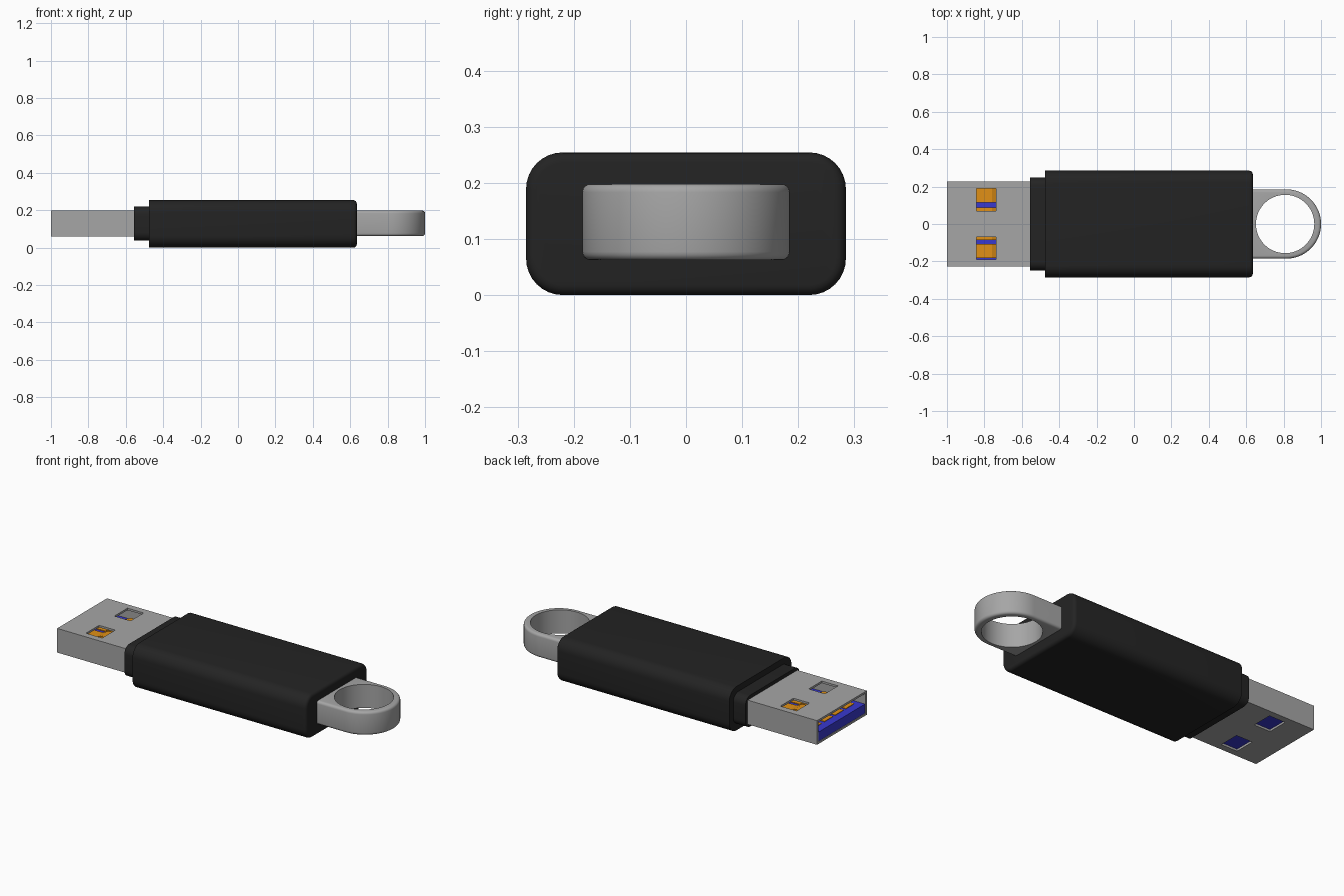
import bpy, bmesh, math
from mathutils import Vector

if "Cube" in bpy.data.objects:
    bpy.data.objects.remove(bpy.data.objects["Cube"])


def material(name, rgb):
    m = bpy.data.materials.new(name)
    m.diffuse_color = (*rgb, 1)
    m.use_nodes = True
    m.node_tree.nodes["Principled BSDF"].inputs["Base Color"].default_value = m.diffuse_color
    return m


BLACK = material("matte black", (0.017, 0.017, 0.017))
GREY = material("metal grey", (0.38, 0.38, 0.38))
BLUE = material("plug blue", (0.04, 0.04, 0.62))
GOLD = material("contact gold", (0.75, 0.28, 0.008))


def prism(name, outline, direction, mat, soften=0.0, soft_test=None):
    """Extrude a closed outline; optionally round the edges picked by soft_test."""
    bm = bmesh.new()
    base = bm.faces.new([bm.verts.new(p) for p in outline])
    out = bmesh.ops.extrude_face_region(bm, geom=[base], use_keep_orig=True)
    verts = [g for g in out["geom"] if isinstance(g, bmesh.types.BMVert)]
    bmesh.ops.translate(bm, verts=verts, vec=Vector(direction))
    bmesh.ops.recalc_face_normals(bm, faces=bm.faces[:])
    if soften:
        edges = [e for e in bm.edges if soft_test(e)]
        bmesh.ops.bevel(bm, geom=edges, offset=soften, segments=4,
                        profile=0.5, affect='EDGES')
    me = bpy.data.meshes.new(name)
    bm.to_mesh(me)
    bm.free()
    ob = bpy.data.objects.new(name, me)
    bpy.context.collection.objects.link(ob)
    me.materials.append(mat)
    return ob


def box(name, x0, x1, y0, y1, z0, z1, mat):
    return prism(name, [(x0, y0, z0), (x0, y1, z0), (x0, y1, z1), (x0, y0, z1)],
                 (x1 - x0, 0, 0), mat)


def rounded_outline(x, half_y, z0, z1, r, n=8):
    pts = []
    corners = [(half_y - r, z1 - r), (r - half_y, z1 - r),
               (r - half_y, z0 + r), (half_y - r, z0 + r)]
    for k, (cy, cz) in enumerate(corners):
        for i in range(n + 1):
            a = math.pi / 2 * (k + i / n)
            pts.append((x, cy + r * math.cos(a), cz + r * math.sin(a)))
    return pts


def activate(ob):
    bpy.ops.object.select_all(action='DESELECT')
    ob.select_set(True)
    bpy.context.view_layer.objects.active = ob


def cut(ob, cutter):
    """Subtract the cutter and discard it."""
    cutter.hide_render = True
    mod = ob.modifiers.new("cut", 'BOOLEAN')
    mod.operation, mod.solver, mod.object = 'DIFFERENCE', 'EXACT', cutter
    activate(ob)
    bpy.ops.object.modifier_apply(modifier=mod.name)
    bpy.data.objects.remove(cutter)


def smooth(ob):
    activate(ob)
    bpy.ops.object.shade_smooth_by_angle(angle=math.radians(35))


# Black body with softened loop end, and the stepped collar
END = 0.635
body = prism("body", rounded_outline(-0.477, 0.285, 0, 0.254, 0.065),
             (END + 0.477, 0, 0), BLACK, 0.018,
             lambda e: all(v.co.x > END - 1e-4 for v in e.verts))
smooth(body)
collar = prism("collar", rounded_outline(-0.555, 0.248, 0.037, 0.219, 0.045),
               (0.1, 0, 0), BLACK)
smooth(collar)

# Hollow metal plug shell with two windows on top and two below
shell = box("plug_shell", -1, -0.53, -0.228, 0.228, 0.059, 0.199, GREY)
cut(shell, box("cavity", -1.1, -0.545, -0.216, 0.216, 0.071, 0.187, GREY))
for s in (-1, 1):
    y0, y1 = sorted((s * 0.07, s * 0.19))
    cut(shell, box("window", -0.842, -0.738, y0, y1, 0, 0.3, GREY))

# Blue tongue filling the lower half of the plug
box("plug_tongue", -0.997, -0.55, -0.2155, 0.2155, 0.0715, 0.125, BLUE)

# Four raised spring contacts
profile = [(-0.95, 0.124), (-0.95, 0.128), (-0.86, 0.13), (-0.82, 0.148),
           (-0.76, 0.148), (-0.72, 0.13), (-0.6, 0.128), (-0.6, 0.124)]
for i, yc in enumerate((-0.145, -0.048, 0.05, 0.152)):
    prism(f"contact_{i + 1}", [(x, yc - 0.038, z) for x, z in profile],
          (0, 0.076, 0), GOLD)

# Grey key loop: a D-shaped block with a round hole
R, CX, Z0, Z1 = 0.185, 0.815, 0.062, 0.198
outline = [(0.6, -R, Z0)]
for i in range(49):
    a = math.pi * (i / 48 - 0.5)
    outline.append((CX + R * math.cos(a), R * math.sin(a), Z0))
outline.append((0.6, R, Z0))
loop = prism("key_loop", outline, (0, 0, Z1 - Z0), GREY, 0.015,
             lambda e: abs(e.verts[0].co.z - e.verts[1].co.z) < 1e-5
             and max(v.co.x for v in e.verts) > 0.61)
hole = [(0.808 + 0.156 * math.cos(math.tau * i / 64),
         0.156 * math.sin(math.tau * i / 64), 0) for i in range(64)]
cut(loop, prism("hole", hole, (0, 0, 0.3), GREY))
smooth(loop)
